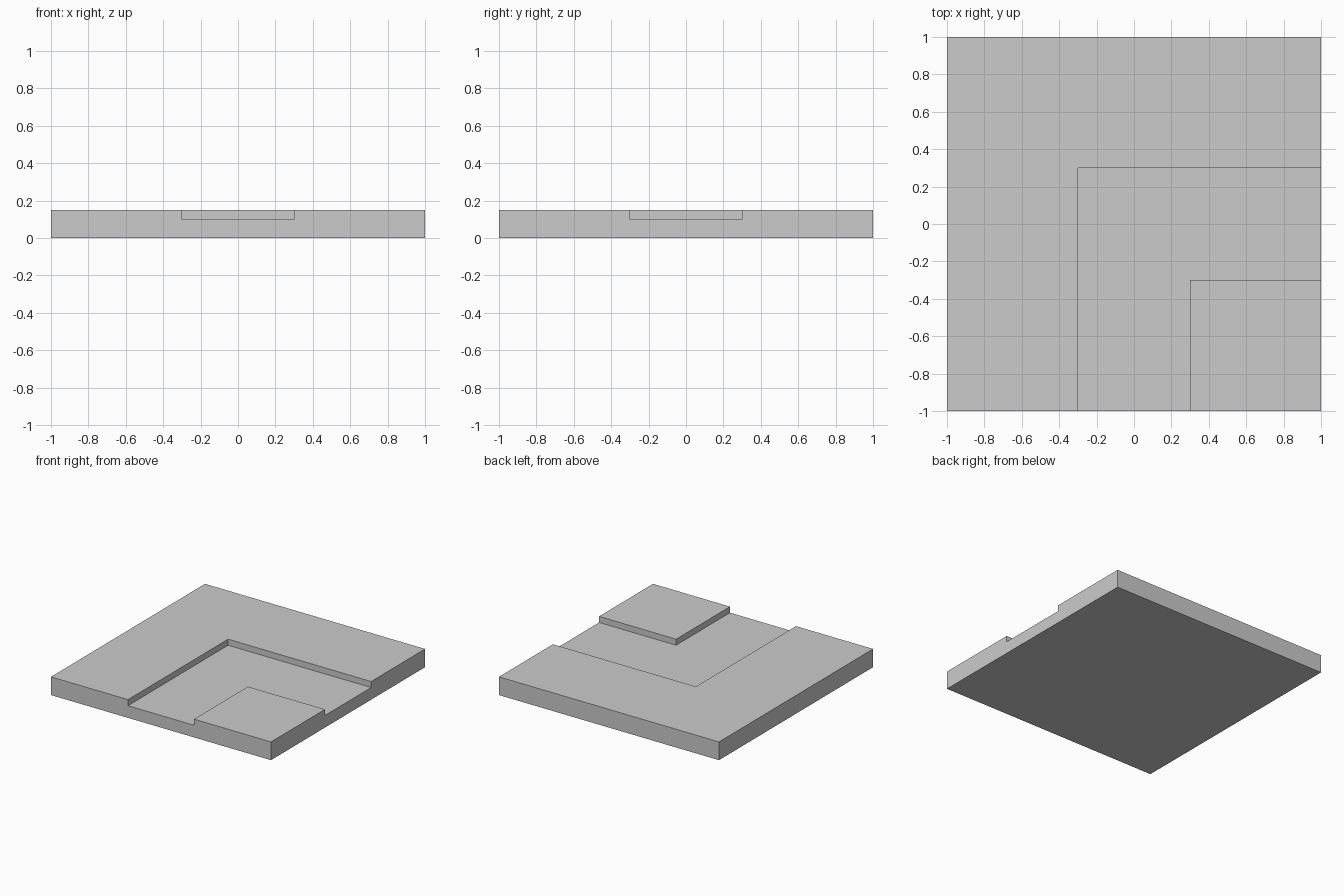
import bpy
import bmesh

SIZE = 1.0          # half width of the tile
HEIGHT = 0.15       # full tile height
FLOOR = 0.10        # height of the sunken path
PATH = 0.30         # half width of the path
OVER = 0.2          # cutter overshoot

default = bpy.data.objects.get("Cube")
if default:
    bpy.data.objects.remove(default, do_unlink=True)


def make_material(name, rgb):
    mat = bpy.data.materials.new(name)
    mat.use_nodes = True
    colour = (*rgb, 1.0)
    mat.diffuse_color = colour
    mat.node_tree.nodes["Principled BSDF"].inputs["Base Color"].default_value = colour
    return mat


def make_prism(name, outline, bottom, top, mat):
    """Extrude a flat outline from bottom to top."""
    bm = bmesh.new()
    face = bm.faces.new([bm.verts.new((x, y, bottom)) for x, y in outline])
    extruded = bmesh.ops.extrude_face_region(bm, geom=[face])["geom"]
    for v in extruded:
        if isinstance(v, bmesh.types.BMVert):
            v.co.z = top
    bmesh.ops.recalc_face_normals(bm, faces=bm.faces)
    mesh = bpy.data.meshes.new(name)
    bm.to_mesh(mesh)
    bm.free()
    mesh.materials.append(mat)
    obj = bpy.data.objects.new(name, mesh)
    bpy.context.collection.objects.link(obj)
    return obj


grey = make_material("light grey", (0.6, 0.6, 0.6))

# Square ground slab
square = [(-SIZE, -SIZE), (SIZE, -SIZE), (SIZE, SIZE), (-SIZE, SIZE)]
tile = make_prism("corner_path_tile", square, 0, HEIGHT, grey)

# Corner path, open at the front and at the left side
end = SIZE + OVER
corner = [(-PATH, -end), (PATH, -end), (PATH, -PATH),
          (end, -PATH), (end, PATH), (-PATH, PATH)]
cutter = make_prism("path_cutter", corner, FLOOR, HEIGHT + OVER, grey)
cutter.hide_render = True

# Sink the path into the slab
cut = tile.modifiers.new("sunken_path", 'BOOLEAN')
cut.operation = 'DIFFERENCE'
cut.solver = 'EXACT'
cut.object = cutter
bpy.context.view_layer.objects.active = tile
bpy.ops.object.modifier_apply(modifier=cut.name)
bpy.data.objects.remove(cutter, do_unlink=True)
